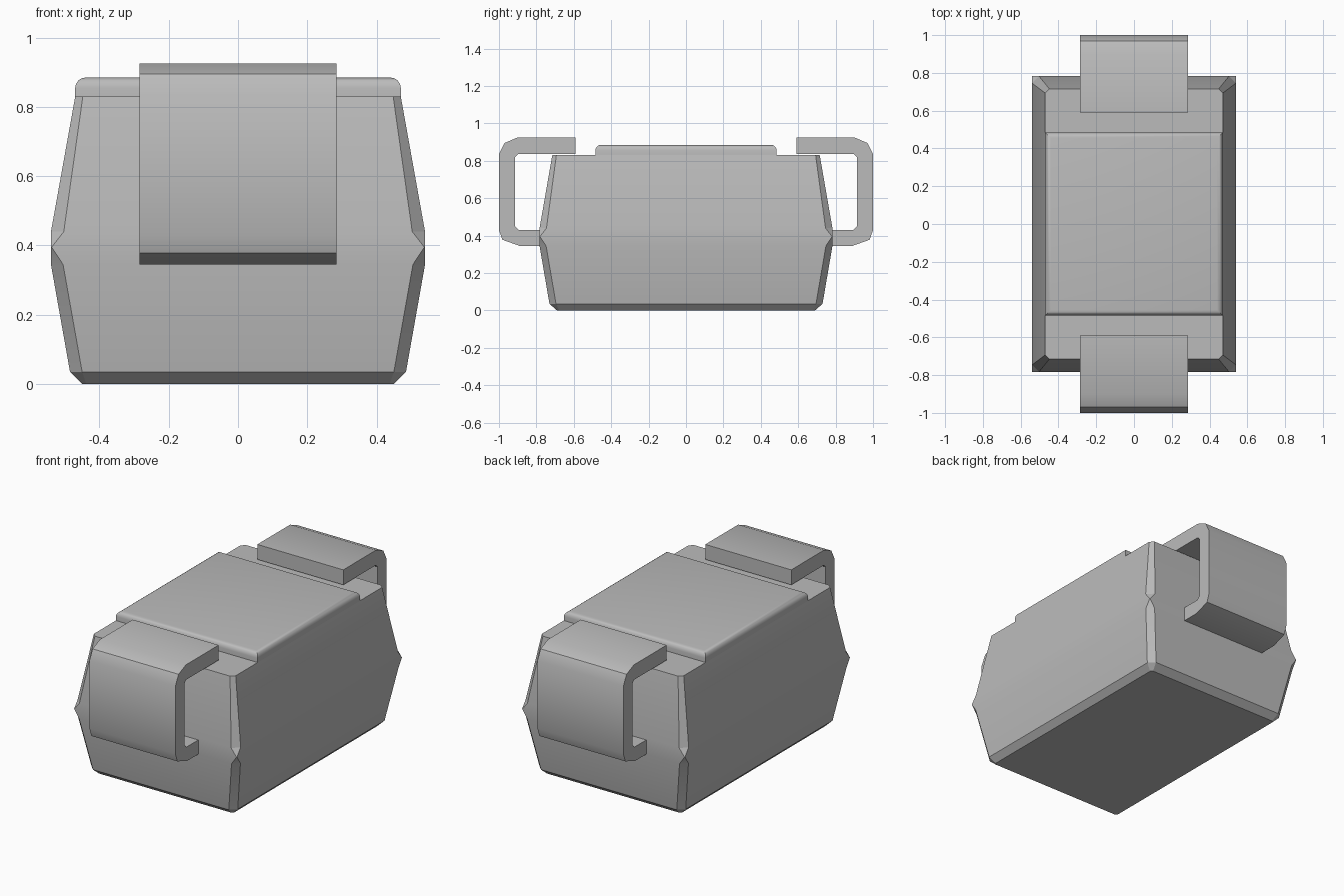
import bpy
import bmesh

cube = bpy.data.objects.get("Cube")
if cube:
    bpy.data.objects.remove(cube, do_unlink=True)

grey = bpy.data.materials.new("plain grey")
grey.use_nodes = True
colour = (0.5, 0.5, 0.5, 1)
grey.diffuse_color = colour
grey.node_tree.nodes["Principled BSDF"].inputs["Base Color"].default_value = colour


def finish(bm, name, angle):
    bmesh.ops.recalc_face_normals(bm, faces=bm.faces)
    mesh = bpy.data.meshes.new(name)
    bm.to_mesh(mesh)
    bm.free()
    mesh.materials.append(grey)
    obj = bpy.data.objects.new(name, mesh)
    bpy.context.collection.objects.link(obj)
    bpy.ops.object.select_all(action="DESELECT")
    obj.select_set(True)
    bpy.context.view_layer.objects.active = obj
    bpy.ops.object.shade_smooth_by_angle(angle=angle)
    return obj


def loft(bm, loops):
    """Skin a stack of closed loops and cap both ends."""
    rings = [[bm.verts.new(p) for p in loop] for loop in loops]
    n = len(rings[0])
    for a, b in zip(rings, rings[1:]):
        for i in range(n):
            j = (i + 1) % n
            bm.faces.new((a[i], a[j], b[j], b[i]))
    bm.faces.new(rings[0][::-1])
    bm.faces.new(rings[-1])


def cut_rectangle(z, x, y, c):
    """Rectangle with cut corners, half sizes x and y."""
    quarter = [(x, y - c), (x - c, y)]
    loop = quarter + [(-a, b) for a, b in quarter[::-1]]
    loop += [(-a, -b) for a, b in loop]
    return [(a, b, z) for a, b in loop]


# Moulded body: height, half width, half length, corner cut (pinched at the waist)
sections = [
    (0.0, 0.45, 0.69, 0.012),
    (0.035, 0.485, 0.73, 0.035),
    (0.345, 0.54, 0.783, 0.035),
    (0.395, 0.54, 0.783, 0.002),
    (0.44, 0.54, 0.783, 0.037),
    (0.83, 0.47, 0.715, 0.022),
]
bm = bmesh.new()
loft(bm, [cut_rectangle(*s) for s in sections])
finish(bm, "body", 0.2)

# Raised top panel with rounded upper edges
bm = bmesh.new()
bmesh.ops.create_cube(bm, size=1)
for v in bm.verts:
    v.co.x *= 0.94
    v.co.y *= 0.97
    v.co.z = 0.885 if v.co.z > 0 else 0.82
top_edges = [e for e in bm.edges if all(v.co.z > 0.85 for v in e.verts)]
bmesh.ops.bevel(bm, geom=top_edges, offset=0.03, segments=4,
                profile=0.5, affect="EDGES")
finish(bm, "top_panel", 0.6)

# Bent metal leads: outer outline, then the inner one back
outline = [
    (0.59, 0.925), (0.90, 0.925), (0.97, 0.895), (1.0, 0.835),
    (1.0, 0.43), (0.982, 0.378), (0.89, 0.345), (0.75, 0.345),
    (0.75, 0.43), (0.895, 0.43), (0.915, 0.45),
    (0.915, 0.818), (0.898, 0.835), (0.59, 0.835),
]
for name, side in (("front_lead", -1), ("back_lead", 1)):
    bm = bmesh.new()
    loft(bm, [[(x, side * y, z) for y, z in outline] for x in (-0.285, 0.285)])
    finish(bm, name, 0.6)
